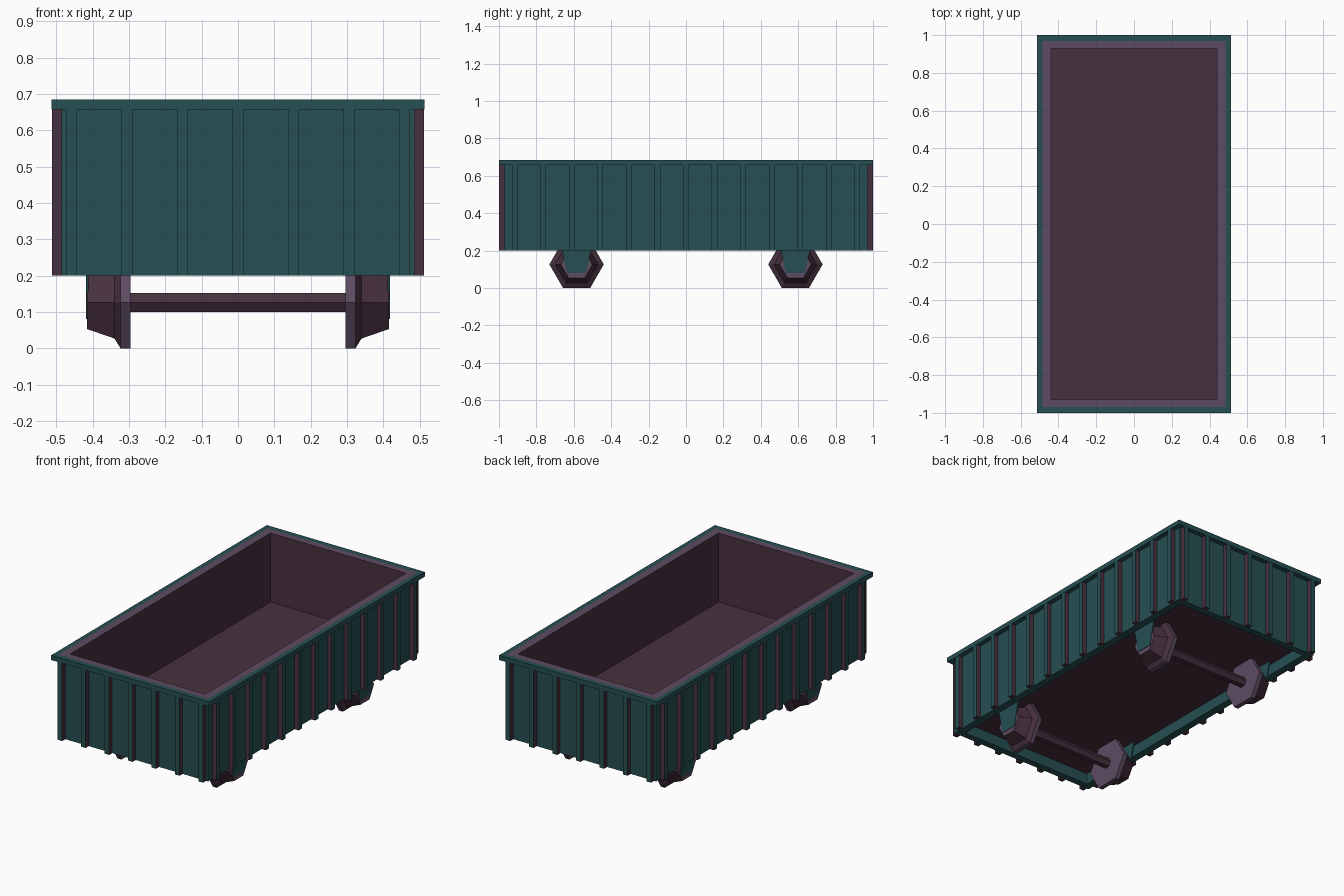
import bpy, bmesh, math
from mathutils import Vector

if "Cube" in bpy.data.objects:
    bpy.data.objects.remove(bpy.data.objects["Cube"])


def material(name, rgb):
    m = bpy.data.materials.new(name)
    m.diffuse_color = (*rgb, 1)
    m.use_nodes = True
    m.node_tree.nodes["Principled BSDF"].inputs["Base Color"].default_value = m.diffuse_color
    return m


MATS = [material("dark_teal", (0.020, 0.079, 0.086)),
        material("dark_mauve", (0.064, 0.030, 0.050)),
        material("light_mauve", (0.112, 0.070, 0.122))]
TEAL, MAUVE, LIGHT = 0, 1, 2


def finish(name, bm):
    bmesh.ops.recalc_face_normals(bm, faces=bm.faces[:])
    me = bpy.data.meshes.new(name)
    bm.to_mesh(me)
    bm.free()
    for m in MATS:
        me.materials.append(m)
    ob = bpy.data.objects.new(name, me)
    bpy.context.collection.objects.link(ob)
    return ob


def loft(name, rings, bands, caps):
    """Skin a stack of rings; one colour per band, plus the two end caps."""
    bm = bmesh.new()
    loops = [[bm.verts.new(p) for p in r] for r in rings]
    n = len(loops[0])
    for a, b, mat in zip(loops, loops[1:], bands):
        for i in range(n):
            j = (i + 1) % n
            bm.faces.new((a[i], a[j], b[j], b[i])).material_index = mat
    for loop, mat in ((loops[0], caps[0]), (loops[-1], caps[1])):
        bm.faces.new(loop).material_index = mat
    return finish(name, bm)


def rect(hx, hy, z):
    return [(-hx, -hy, z), (hx, -hy, z), (hx, hy, z), (-hx, hy, z)]


def hexagon(x, y, z, apothem):
    r = apothem / math.cos(math.pi / 6)
    return [(x, y + r * math.cos(i * math.pi / 3), z + r * math.sin(i * math.pi / 3))
            for i in range(6)]


# Open bin: recessed underside, outer walls, overhanging rim, inner walls, floor
loft("bin", [rect(0.44, 0.93, 0.265), rect(0.44, 0.93, 0.20),
             rect(0.485, 0.97, 0.20), rect(0.485, 0.97, 0.657),
             rect(0.513, 1.0, 0.657), rect(0.513, 1.0, 0.685),
             rect(0.485, 0.97, 0.685), rect(0.44, 0.93, 0.685),
             rect(0.44, 0.93, 0.28)],
     [TEAL, TEAL, TEAL, TEAL, TEAL, TEAL, LIGHT, MAUVE], (MAUVE, MAUVE))


# Vertical ribs: teal on the outward face, mauve on the flanks
def ribs(name, out, along, near, far, count):
    bm = bmesh.new()
    out, along = Vector(out), Vector(along)
    for k in range(-count, count + 1):
        c = along * (k * 0.1525)
        lo, hi = [[bm.verts.new(c + out * d + along * w + Vector((0, 0, z)))
                   for d, w in ((near, -.015), (far, -.015), (far, .015), (near, .015))]
                  for z in (0.20, 0.657)]
        for i in range(4):
            j = (i + 1) % 4
            if i < 3:
                f = bm.faces.new((lo[i], lo[j], hi[j], hi[i]))
                f.material_index = TEAL if i == 1 else MAUVE
        bm.faces.new(lo).material_index = MAUVE
        bm.faces.new(hi).material_index = TEAL
        bm.faces.new((lo[3], lo[0], hi[0], hi[3])).material_index = TEAL
    finish(name, bm)


for s, side, end in ((1, "right", "back"), (-1, "left", "front")):
    ribs(side + "_ribs", (s, 0, 0), (0, 1, 0), 0.48, 0.512, 6)
    ribs(end + "_ribs", (0, s, 0), (1, 0, 0), 0.965, 0.999, 3)

# Wheelsets: axle, flanged six-sided wheels, tapered hanger plates
AXLE_Z = 0.126
for y, end in ((-0.585, "front"), (0.585, "back")):
    loft(end + "_axle", [hexagon(x, y, AXLE_Z, 0.026) for x in (-0.3, 0.3)],
         [MAUVE], (MAUVE, MAUVE))
    for s, side in ((1, "right"), (-1, "left")):
        loft(f"{end}_{side}_wheel",
             [hexagon(s * x, y, AXLE_Z, a) for x, a in
              ((0.296, 0.126), (0.323, 0.126), (0.34, 0.099), (0.415, 0.073))],
             [LIGHT, MAUVE, MAUVE], (LIGHT, LIGHT))
        loft(f"{end}_{side}_hanger",
             [[(s * x, y - 0.05, 0.08), (s * x, y + 0.05, 0.08),
               (s * x, y + 0.093, 0.268), (s * x, y - 0.093, 0.268)]
              for x in (0.411, 0.418)], [TEAL], (TEAL, TEAL))
